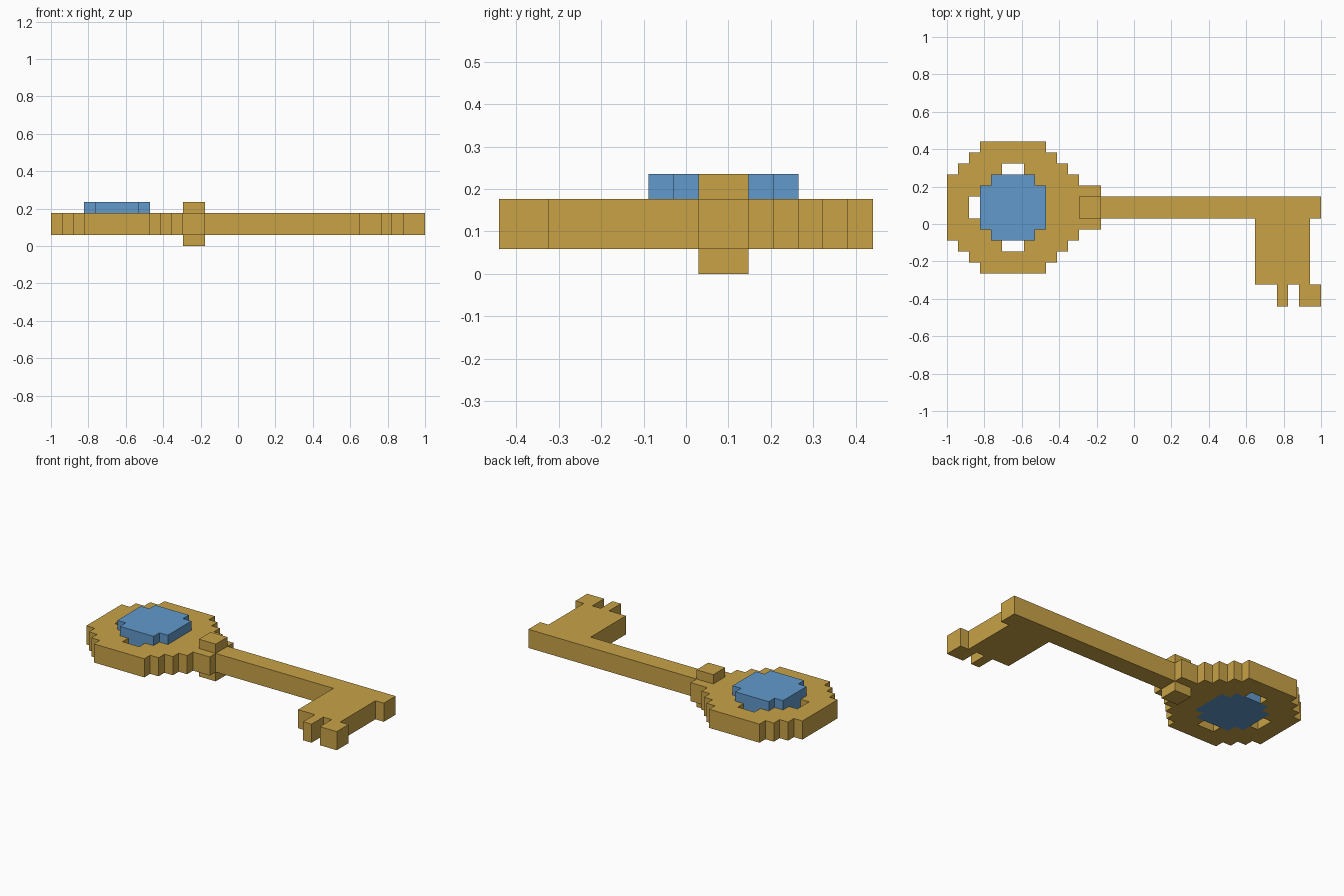
import bpy
import bmesh

cube = bpy.data.objects.get("Cube")
if cube:
    bpy.data.objects.remove(cube, do_unlink=True)

U = 1 / 17            # size of one block
OX, OY = 17, 7.5      # grid centre in blocks


def material(name, rgb):
    m = bpy.data.materials.new(name)
    m.use_nodes = True
    m.diffuse_color = (*rgb, 1)
    bsdf = next(n for n in m.node_tree.nodes if n.type == 'BSDF_PRINCIPLED')
    bsdf.inputs["Base Color"].default_value = (*rgb, 1)
    bsdf.inputs["Roughness"].default_value = 0.8
    return m


gold = material("gold", (0.58, 0.36, 0.062))
blue = material("blue", (0.12, 0.32, 0.60))


def rect(x0, x1, y0, y1):
    """Set of grid cells inside a rectangle."""
    return {(x, y) for x in range(x0, x1) for y in range(y0, y1)}


def slab(name, cells, z0, z1, mat):
    """Extrude a set of cells into one closed, blocky solid."""
    bm = bmesh.new()

    def face(points):
        bm.faces.new([bm.verts.new(((x - OX) * U, (y - OY) * U, z * U))
                      for x, y, z in points])

    for x, y in sorted(cells):
        ring = [(x, y), (x + 1, y), (x + 1, y + 1), (x, y + 1)]
        face([(*p, z1) for p in ring])
        face([(*p, z0) for p in reversed(ring)])
        for i, (dx, dy) in enumerate([(0, -1), (1, 0), (0, 1), (-1, 0)]):
            if (x + dx, y + dy) not in cells:
                a, b = ring[i], ring[(i + 1) % 4]
                face([(*a, z0), (*b, z0), (*b, z1), (*a, z1)])
    bmesh.ops.remove_doubles(bm, verts=bm.verts, dist=U / 100)
    bmesh.ops.dissolve_limit(bm, angle_limit=0.01, verts=bm.verts, edges=bm.edges)
    bmesh.ops.recalc_face_normals(bm, faces=bm.faces)
    me = bpy.data.meshes.new(name)
    bm.to_mesh(me)
    bm.free()
    me.materials.append(mat)
    ob = bpy.data.objects.new(name, me)
    bpy.context.collection.objects.link(ob)
    return ob


# Gem, filling the hole in the bow and standing proud on top
gem = rect(3, 9, 7, 11) | rect(4, 8, 6, 12)
slab("gem", gem, 1, 4, blue)

# Bow: stepped disc with a neck, minus the gem, the slots and the collar
bow = set()
for i in range(4):
    bow |= rect(i, 12 - i, 6 - i, 12 + i)
bow |= rect(12, 14, 7, 11)
collar = rect(12, 14, 8, 10)
slots = rect(2, 3, 8, 10) | rect(5, 7, 12, 13) | rect(5, 7, 5, 6)
slab("bow", bow - gem - slots - collar, 1, 3, gold)

# Collar, shaft and bit
slab("collar", collar, 0, 4, gold)
slab("shaft", rect(14, 34, 8, 10), 1, 3, gold)
slab("bit", rect(28, 33, 2, 8) | rect(30, 31, 0, 2) | rect(32, 34, 0, 2), 1, 3, gold)
